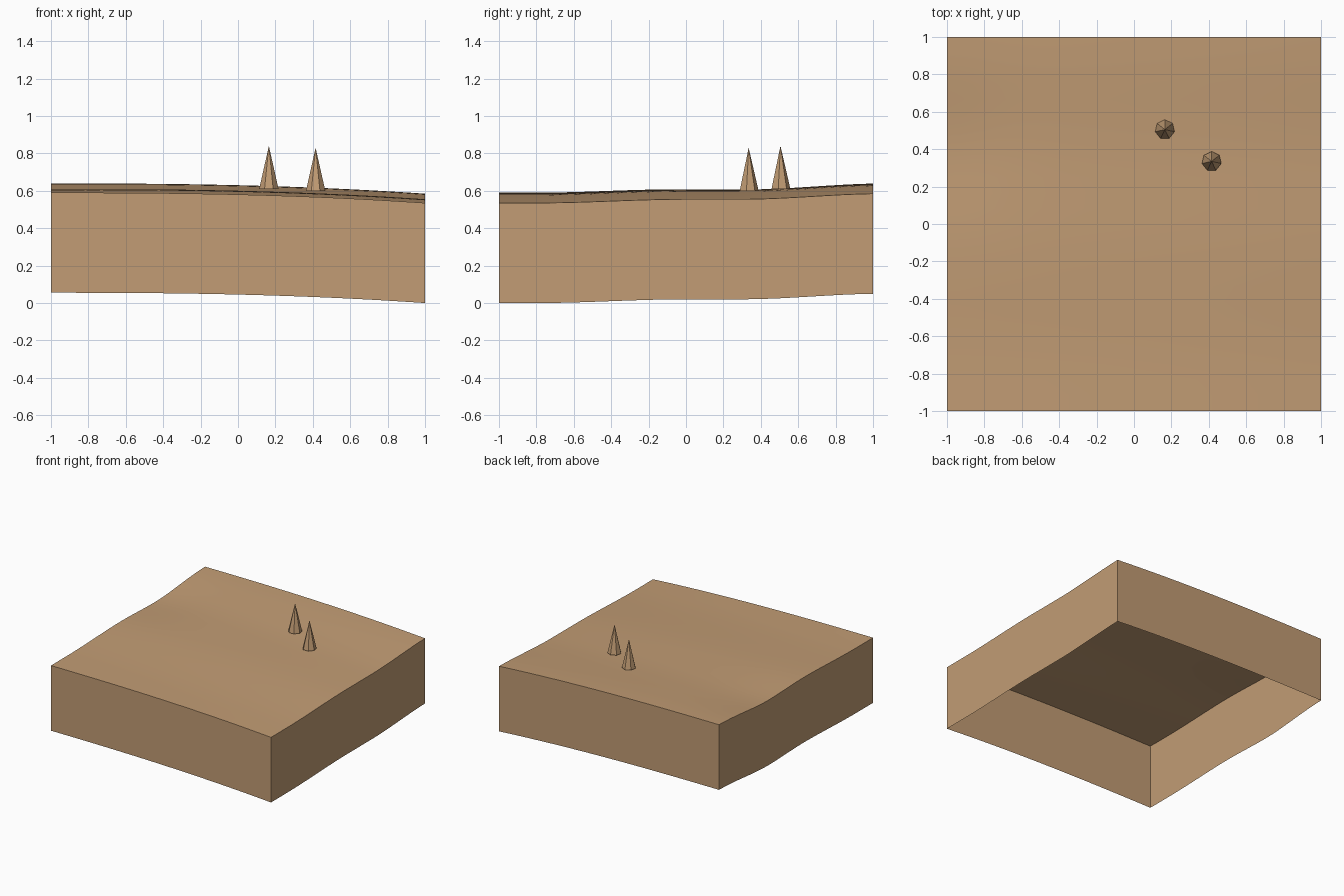
import bpy, bmesh, math
from mathutils import Matrix

cube = bpy.data.objects.get("Cube")
if cube:
    bpy.data.objects.remove(cube, do_unlink=True)

tan = bpy.data.materials.new("sandy tan")
tan.use_nodes = True
colour = (0.54, 0.335, 0.176, 1)
tan.diffuse_color = colour
tan.node_tree.nodes["Principled BSDF"].inputs["Base Color"].default_value = colour

SKIRT = 0.535


def add_object(name, bm):
    mesh = bpy.data.meshes.new(name)
    bm.to_mesh(mesh)
    bm.free()
    mesh.materials.append(tan)
    obj = bpy.data.objects.new(name, mesh)
    bpy.context.collection.objects.link(obj)
    return obj


def ease(a, b, t):
    t = min(max((t - a) / (b - a), 0), 1)
    return t * t * (3 - 2 * t)


def ground_height(x, y):
    # Falls away toward +x, climbs in two gentle steps toward the back
    fall = 0.055 * ((x + 1) / 2) ** 2.5
    climb = 0.02 * ease(-0.8, 0, y) + 0.03 * ease(0.3, 1.05, y)
    hollow = 0.015 * math.exp(-((x + 1) ** 2 + (y - 0.4) ** 2) / 0.12)
    return 0.59 - fall + climb - hollow


# Rolling ground sheet with a skirt, open underneath
bm = bmesh.new()
bmesh.ops.create_grid(bm, x_segments=24, y_segments=24, size=1)
for v in bm.verts:
    v.co.z = ground_height(v.co.x, v.co.y)
rim = [e for e in bm.edges if e.is_boundary]
skirt = bmesh.ops.extrude_edge_only(bm, edges=rim)["geom"]
for v in skirt:
    if isinstance(v, bmesh.types.BMVert):
        v.co.z -= SKIRT
bmesh.ops.recalc_face_normals(bm, faces=bm.faces)
if sum(f.normal.z for f in bm.faces) < 0:
    bmesh.ops.reverse_faces(bm, faces=bm.faces)
ground = add_object("ground_block", bm)
bpy.ops.object.select_all(action="DESELECT")
ground.select_set(True)
bpy.context.view_layer.objects.active = ground
bpy.ops.object.shade_smooth_by_angle(angle=math.radians(30))

# Two seven-sided pointed trees
for name, x, y, base, tip in (("tree_back", 0.165, 0.505, 0.61, 0.84),
                              ("tree_front", 0.415, 0.335, 0.6, 0.83)):
    bm = bmesh.new()
    height = tip - base
    place = Matrix.Translation((x, y, base + height / 2)) @ Matrix.Rotation(math.pi / 2, 4, "Z")
    bmesh.ops.create_cone(bm, cap_ends=True, segments=7, radius1=0.053,
                          radius2=0, depth=height, matrix=place)
    # Align one corner of the base with the back
    corner = max((v for v in bm.verts if v.co.z < base + 0.01), key=lambda v: v.co.y)
    turn = math.pi / 2 - math.atan2(corner.co.y - y, corner.co.x - x)
    bmesh.ops.rotate(bm, verts=bm.verts, cent=(x, y, base),
                     matrix=Matrix.Rotation(turn, 3, "Z"))
    bmesh.ops.remove_doubles(bm, verts=bm.verts, dist=0.0001)
    add_object(name, bm)
